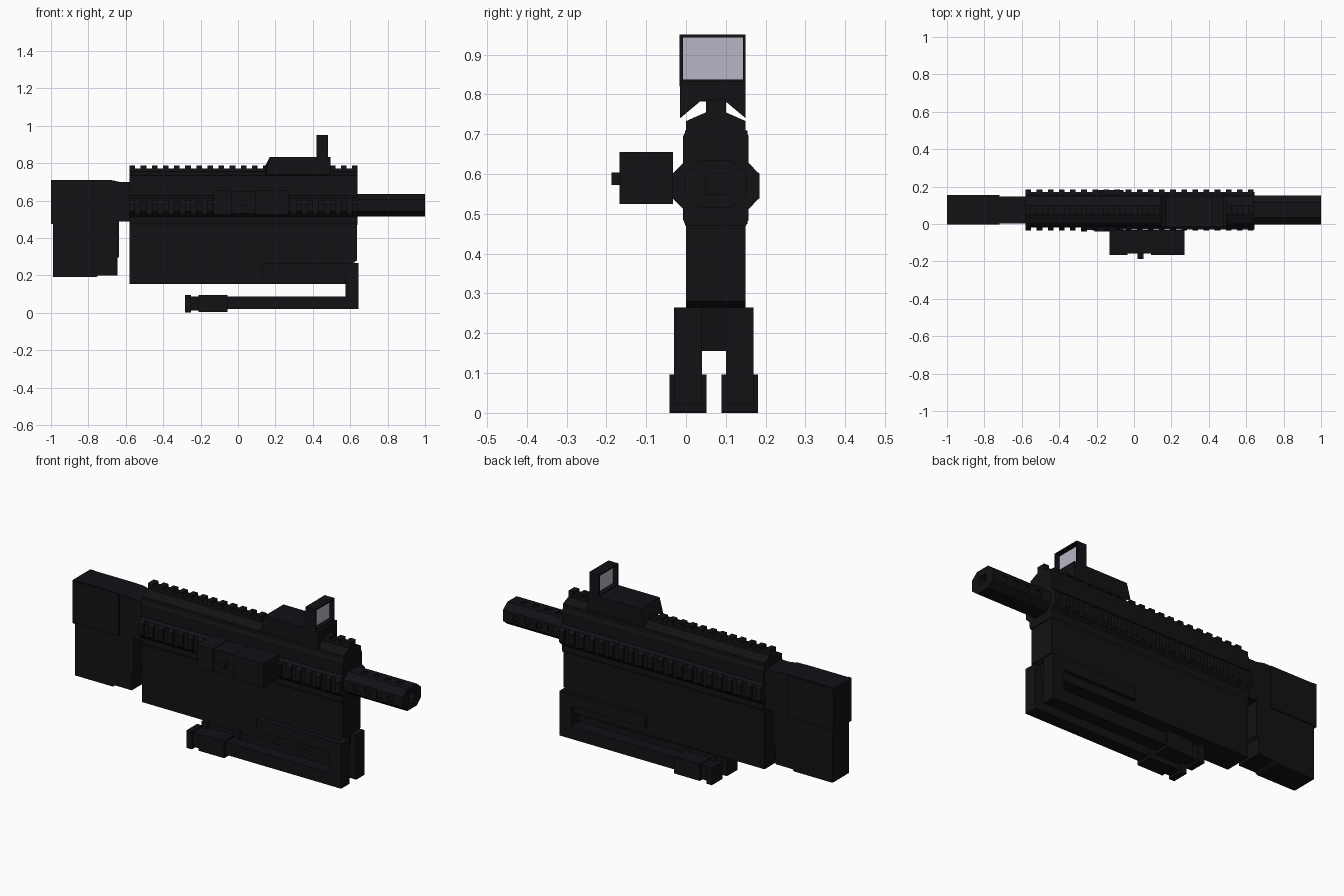
import bpy, bmesh
from mathutils import Vector

if "Cube" in bpy.data.objects:
    bpy.data.objects.remove(bpy.data.objects["Cube"])

CY = 0.075  # centre plane of the body


def material(name, col):
    m = bpy.data.materials.new(name)
    m.diffuse_color = col
    m.use_nodes = True
    m.node_tree.nodes["Principled BSDF"].inputs["Base Color"].default_value = m.diffuse_color
    return m


BLACK = material("matte_black", (0.006, 0.006, 0.008, 1))
GLASS = material("pale_glass", (0.48, 0.47, 0.56, 1))


def finish(name, bm, mat=BLACK):
    bmesh.ops.recalc_face_normals(bm, faces=bm.faces)
    me = bpy.data.meshes.new(name)
    bm.to_mesh(me)
    bm.free()
    ob = bpy.data.objects.new(name, me)
    bpy.context.collection.objects.link(ob)
    me.materials.append(mat)
    return ob


def add_prism(bm, pts, axis, a, b):
    """Extrude a 2D profile along x (points are y,z) or y (points are x,z)."""
    def co(p, t):
        return (t, p[0], p[1]) if axis == "x" else (p[0], t, p[1])
    v = [[bm.verts.new(co(p, t)) for p in pts] for t in (a, b)]
    n = len(pts)
    bm.faces.new(v[0])
    bm.faces.new(v[1][::-1])
    for i in range(n):
        j = (i + 1) % n
        bm.faces.new((v[0][i], v[0][j], v[1][j], v[1][i]))


def prism(name, pts, axis, a, b, mat=BLACK):
    bm = bmesh.new()
    add_prism(bm, pts, axis, a, b)
    return finish(name, bm, mat)


def rect(u0, u1, v0, v1):
    return [(u0, v0), (u1, v0), (u1, v1), (u0, v1)]


def box(name, x0, x1, y0, y1, z0, z1, mat=BLACK):
    return prism(name, rect(y0, y1, z0, z1), "x", x0, x1, mat)


def cut(ob, *boxes):
    """Subtract boxes given as x0, x1, y0, y1, z0, z1."""
    bm = bmesh.new()
    for x0, x1, y0, y1, z0, z1 in boxes:
        add_prism(bm, rect(y0, y1, z0, z1), "x", x0, x1)
    cutter = finish(ob.name + "_cutter", bm)
    cutter.hide_render = True
    cutter.hide_viewport = True
    cutter.display_type = "WIRE"
    mod = ob.modifiers.new("cut", "BOOLEAN")
    mod.operation, mod.solver, mod.object = "DIFFERENCE", "EXACT", cutter


def mirror(pts):
    return [(2 * CY - y, z) for y, z in pts]


# lower body, with the underside of the nose cut back
prism("lower_body", [(-0.58, 0.155), (0.60, 0.155), (0.615, 0.265),
                     (0.635, 0.28), (0.635, 0.50), (-0.58, 0.50)], "y", 0.0, 0.15)
# upper body, slightly wider with chamfered edges
half = [(-0.001, 0.47), (-0.007, 0.485), (-0.007, 0.695), (0.0, 0.71), (0.0, 0.733), (0.05, 0.755)]
prism("upper_body", half + mirror(half)[::-1], "x", -0.58, 0.64)

# toothed rails on top and both sides
N, PITCH = 21, 0.0595
side_base = [(0.0, 0.505), (-0.02, 0.525), (-0.02, 0.615), (0.0, 0.635)]
side_tooth = [(-0.019, 0.525), (-0.035, 0.54), (-0.035, 0.60), (-0.019, 0.615)]
rails = {
    "top_rail": (rect(0.05, 0.10, 0.745, 0.772), rect(0.05, 0.10, 0.770, 0.787)),
    "right_rail": (side_base, side_tooth),
    "left_rail": (mirror(side_base), mirror(side_tooth)),
}
for name, (base, tooth) in rails.items():
    bm = bmesh.new()
    add_prism(bm, base, "x", -0.58, 0.64)
    for i in range(N):
        x = -0.58 + i * PITCH
        add_prism(bm, tooth, "x", x, x + 0.03)
    finish(name, bm)

# barrel with chamfered section, bore and vent slots
half = [(0.035, 0.515), (-0.002, 0.545), (-0.002, 0.605), (0.035, 0.635)]
barrel = prism("barrel", half + mirror(half)[::-1], "x", 0.60, 1.0)
slots = [(0.90, 1.05, 0.05, 0.10, 0.55, 0.60)]
for x in (0.70, 0.77, 0.84, 0.91):
    slots += [(x, x + 0.03, 0.06, 0.09, 0.627, 0.66),
              (x, x + 0.03, -0.05, 0.006, 0.56, 0.59),
              (x, x + 0.03, 0.144, 0.20, 0.56, 0.59)]
cut(barrel, *slots)

# shoulder stock, neck and butt pad
prism("stock", [(-0.99, 0.19), (-0.76, 0.19), (-0.745, 0.20), (-0.645, 0.20), (-0.645, 0.29),
                (-0.635, 0.30), (-0.635, 0.70), (-0.68, 0.71), (-0.99, 0.71)], "y", 0.004, 0.148)
prism("stock_cheek", [(-0.99, 0.48), (-0.72, 0.48), (-0.72, 0.708), (-0.99, 0.708)], "y", -0.002, 0.154)
box("butt_pad", -1.0, -0.98, -0.002, 0.154, 0.475, 0.71)
box("stock_neck", -0.66, -0.57, 0.004, 0.148, 0.487, 0.70)

# sight base straddling the rail, with a sloped rear end
bm = bmesh.new()
add_prism(bm, [(-0.015, 0.74), (0.035, 0.782), (0.10, 0.782), (0.15, 0.74),
               (0.15, 0.832), (-0.015, 0.832)], "x", 0.145, 0.495)
for v in bm.verts:
    if v.co.x < 0.2 and v.co.z > 0.8:
        v.co.x += 0.025
finish("sight_base", bm)
# sight window frame and glass
frame = box("sight_frame", 0.42, 0.48, -0.016, 0.15, 0.82, 0.95)
cut(frame, (0.40, 0.50, -0.007, 0.143, 0.838, 0.943))
box("sight_glass", 0.446, 0.454, -0.008, 0.144, 0.836, 0.944, GLASS)

# side-mounted light unit
box("light_rear", -0.13, -0.035, -0.167, -0.033, 0.525, 0.655)
box("light_middle", -0.036, 0.091, -0.157, -0.033, 0.53, 0.65)
box("light_front", 0.09, 0.27, -0.167, -0.033, 0.525, 0.655)
box("light_knob", 0.02, 0.05, -0.187, -0.15, 0.573, 0.604)

# folded bipod, one hooked leg and one foot on each side
hook = [(0.13, 0.20), (0.575, 0.20), (0.575, 0.088), (-0.25, 0.088),
        (-0.25, 0.02), (0.645, 0.02), (0.645, 0.265), (0.13, 0.265)]
for side, y in (("right", 0.005), ("left", 0.135)):
    prism(side + "_bipod_leg", hook, "y", y - 0.035, y + 0.035)
    box(side + "_bipod_foot", -0.21, -0.055, y - 0.046, y + 0.046, 0.004, 0.096)
    box(side + "_bipod_foot_neck", -0.255, -0.20, y - 0.036, y + 0.036, 0.012, 0.088)
    box(side + "_bipod_foot_tip", -0.283, -0.25, y - 0.046, y + 0.046, 0.0, 0.096)
